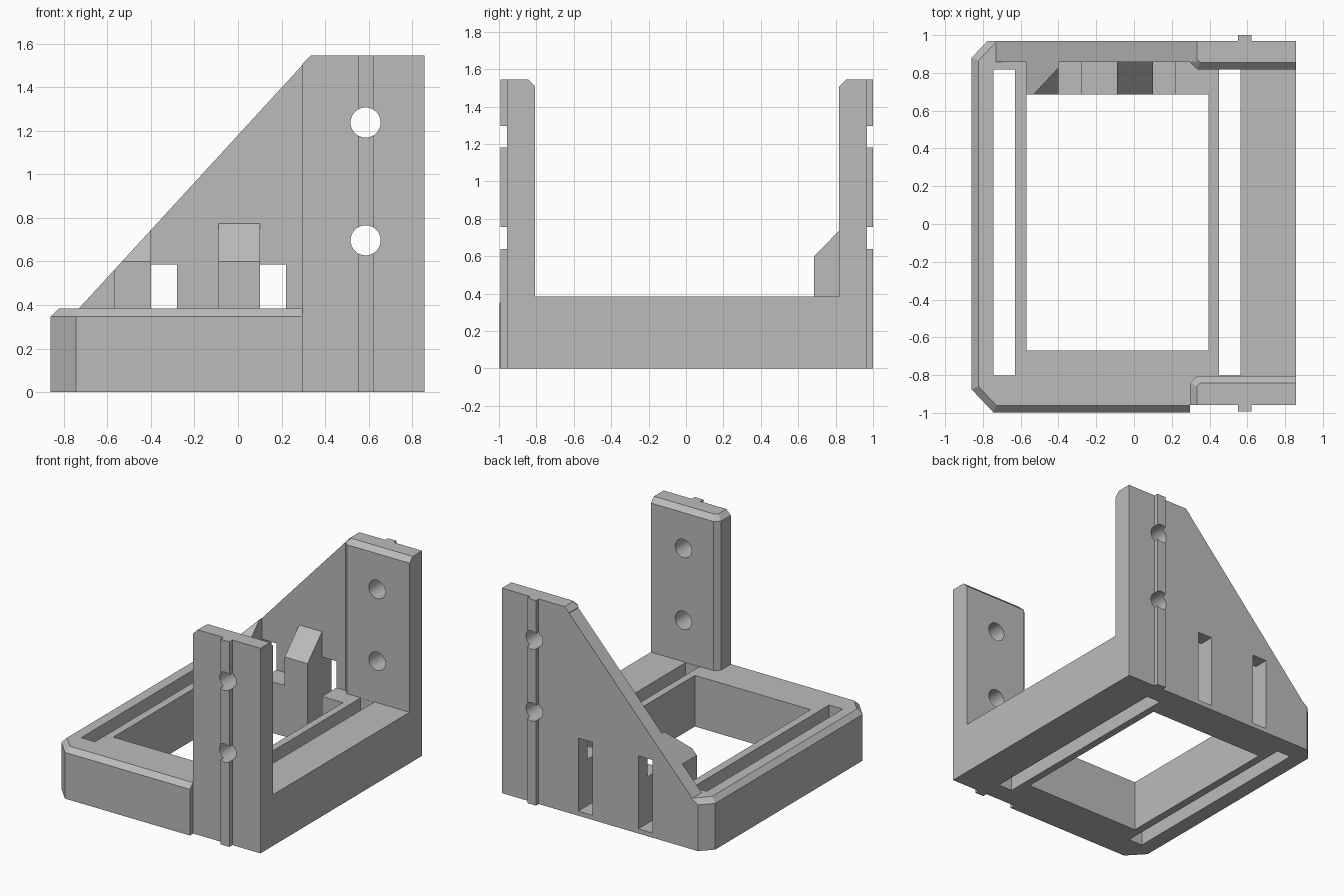
import bpy, bmesh, math
from mathutils import Vector

cube = bpy.data.objects.get("Cube")
if cube:
    bpy.data.objects.remove(cube, do_unlink=True)

GREY = (0.5, 0.5, 0.5, 1.0)
grey = bpy.data.materials.new("plain grey")
grey.use_nodes = True
grey.diffuse_color = GREY
grey.node_tree.nodes["Principled BSDF"].inputs["Base Color"].default_value = GREY

BASE_TOP, POST_TOP, CHAMFER = 0.385, 1.545, 0.037


def prism(name, points, axis, start, end, chamfer_rule=None, clip=None):
    """Extrude a 2D profile along an axis, with optional chamfered edges and a clip plane."""
    place = {"x": lambda p, t: (t, p[0], p[1]),
             "y": lambda p, t: (p[0], t, p[1]),
             "z": lambda p, t: (p[0], p[1], t)}[axis]
    bm = bmesh.new()
    rings = [[bm.verts.new(place(p, t)) for p in points] for t in (start, end)]
    for ring in rings:
        bm.faces.new(ring)
    for i in range(len(points)):
        j = (i + 1) % len(points)
        bm.faces.new((rings[0][i], rings[0][j], rings[1][j], rings[1][i]))
    if chamfer_rule:
        edges = [e for e in bm.edges
                 if all(abs(v.co.z - end) < 1e-4 for v in e.verts)
                 and chamfer_rule((e.verts[0].co + e.verts[1].co) / 2)]
        bmesh.ops.bevel(bm, geom=edges, offset=CHAMFER, segments=1,
                        affect='EDGES', clamp_overlap=False)
    if clip:
        geom = bm.verts[:] + bm.edges[:] + bm.faces[:]
        cut = bmesh.ops.bisect_plane(bm, geom=geom, plane_co=clip[0],
                                     plane_no=clip[1], clear_outer=True)
        rim = [g for g in cut["geom_cut"] if isinstance(g, bmesh.types.BMEdge)]
        bmesh.ops.contextual_create(bm, geom=rim)
    bmesh.ops.recalc_face_normals(bm, faces=bm.faces[:])
    mesh = bpy.data.meshes.new(name)
    bm.to_mesh(mesh)
    bm.free()
    mesh.materials.append(grey)
    obj = bpy.data.objects.new(name, mesh)
    bpy.context.collection.objects.link(obj)
    return obj


def box(name, x, y, z):
    return prism(name, [(x[0], y[0]), (x[1], y[0]), (x[1], y[1]), (x[0], y[1])], "z", *z)


def carve(obj, cutters):
    """Subtract the cutters and bake the result."""
    for c in cutters:
        mod = obj.modifiers.new("cut", 'BOOLEAN')
        mod.operation, mod.solver, mod.object = 'DIFFERENCE', 'EXACT', c
    bpy.context.view_layer.update()
    baked = bpy.data.meshes.new_from_object(
        obj.evaluated_get(bpy.context.evaluated_depsgraph_get()))
    obj.modifiers.clear()
    obj.data = baked


# Cutters: central opening, two long slots, two rear windows, bolt holes
opening = box("opening_cutter", (-0.57, 0.395), (-0.67, 0.685), (-0.5, 1))
slots = [box("slot_cutter", x, (-0.803, 0.818), (-0.5, 0.5))
         for x in ((-0.745, -0.63), (0.45, 0.565))]
windows = [box("window_cutter", x, (0.6, 1.2), (0.035, 0.585))
           for x in ((-0.40, -0.28), (0.10, 0.22))]
circle = [math.tau * i / 40 for i in range(40)]
holes = [prism("hole_cutter", [(0.586 + 0.069 * math.cos(a), z + 0.069 * math.sin(a))
                               for a in circle], "y", -1.5, 1.5)
         for z in (0.697, 1.238)]

# Base frame, chamfered along the front, left side and corners
outline = [(-0.745, -0.997), (0.297, -0.997), (0.297, -0.957), (0.857, -0.957),
           (0.857, 0.968), (-0.777, 0.968), (-0.86, 0.88), (-0.86, -0.875)]
base = prism("base_frame", outline, "z", 0, BASE_TOP,
             lambda m: m.x < -0.7 or m.y < -0.98)
carve(base, [opening] + slots + windows)


# Upright posts with chamfered inner edges and a rib on the outside
def post(name, outer, inner, rib):
    step = math.copysign(CHAMFER, outer)
    plan = [(0.297, outer), (0.857, outer), (0.857, inner),
            (0.297 + CHAMFER, inner), (0.297, inner + step)]
    body = prism(name, plan, "z", BASE_TOP, POST_TOP,
                 lambda m: m.x < 0.8 and abs(m.y - outer) > 0.01)
    carve(body, holes)
    ridge = box(name + "_rib", (0.55, 0.623), sorted((outer, rib)), (0, POST_TOP))
    carve(ridge, holes)


post("front_post", -0.957, -0.806, -0.993)
post("back_post", 0.968, 0.819, 1.0)

# Sloping rear gusset
foot, peak = Vector((-0.73, 0.0, BASE_TOP)), Vector((0.335, 0.0, POST_TOP))
gusset = prism("rear_gusset", [(foot.x, foot.z), (peak.x, foot.z), (peak.x, peak.z)],
               "y", 0.857, 0.968)
carve(gusset, windows)

# Buttresses in front of the gusset, trimmed to its slope
side = [(0.685, BASE_TOP), (0.857, BASE_TOP), (0.857, 0.775), (0.685, 0.6)]
run = peak - foot
slope = (foot, Vector((-run.z, 0, run.x)).normalized())
prism("outer_buttress", side, "x", -0.57, -0.40, clip=slope)
prism("middle_buttress", side, "x", -0.09, 0.10)

for c in [opening] + slots + windows + holes:
    bpy.data.objects.remove(c, do_unlink=True)
